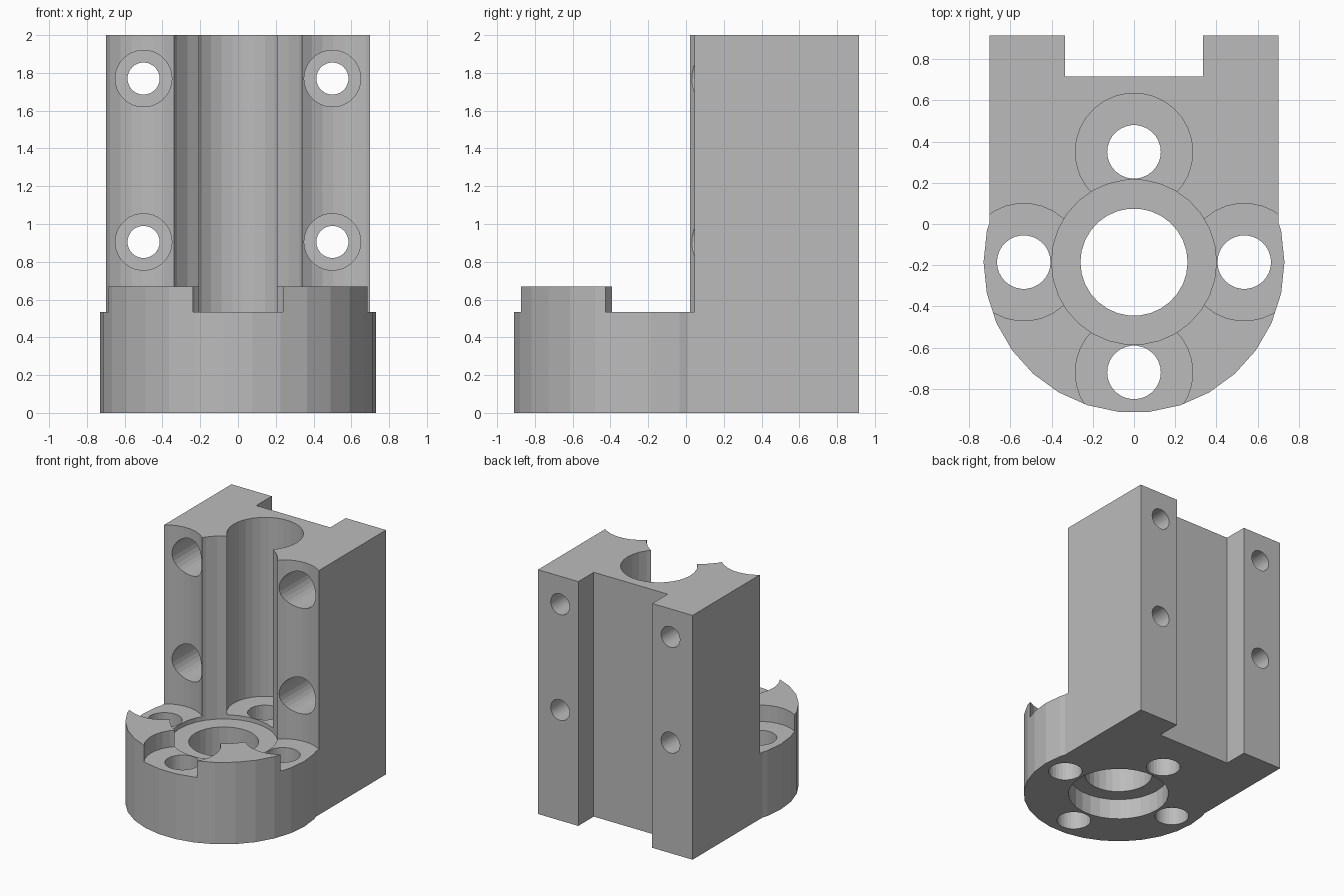
import bpy
import math
from mathutils import Matrix

if "Cube" in bpy.data.objects:
    bpy.data.objects.remove(bpy.data.objects["Cube"], do_unlink=True)

AXIS_Y = -0.185      # centre line of the round flange
BOLT_CIRCLE = 0.535
SIDES = 30

grey = bpy.data.materials.new("plain grey")
grey.use_nodes = True
grey.diffuse_color = (0.5, 0.5, 0.5, 1)
grey.node_tree.nodes["Principled BSDF"].inputs["Base Color"].default_value = (0.5, 0.5, 0.5, 1)


def box(name, x0, x1, y0, y1, z0, z1):
    bpy.ops.mesh.primitive_cube_add(size=1)
    ob = bpy.context.object
    ob.name = name
    centre = ((x0 + x1) / 2, (y0 + y1) / 2, (z0 + z1) / 2)
    ob.data.transform(Matrix.Translation(centre) @ Matrix.Diagonal((x1 - x0, y1 - y0, z1 - z0, 1)))
    ob.data.materials.append(grey)
    return ob


def cylinder(name, x, y, radius, z0, z1):
    bpy.ops.mesh.primitive_cylinder_add(vertices=SIDES, radius=radius, depth=z1 - z0)
    ob = bpy.context.object
    ob.name = name
    turn = Matrix.Rotation(math.pi / 2, 4, "Z")   # put a corner on the x axis
    ob.data.transform(Matrix.Translation((x, y, (z0 + z1) / 2)) @ turn)
    ob.data.materials.append(grey)
    return ob


def bore_along_y(name, x, z, radius, y0, y1):
    ob = cylinder(name, 0, 0, radius, y0, y1)
    ob.data.transform(Matrix.Translation((x, 0, z)) @ Matrix.Rotation(-math.pi / 2, 4, "X"))
    return ob


def combine(target, tool, operation):
    mod = target.modifiers.new(tool.name, "BOOLEAN")
    mod.operation = operation
    mod.solver = "EXACT"
    mod.object = tool
    bpy.context.view_layer.objects.active = target
    bpy.ops.object.modifier_apply(modifier=mod.name)
    bpy.data.objects.remove(tool, do_unlink=True)


# Upright block joined to the round flange
body = box("mounting_block", -0.7, 0.7, AXIS_Y, 0.915, 0, 2)
combine(body, cylinder("flange", 0, AXIS_Y, 0.73, 0, 0.67), "UNION")

# Central channel, through hole and pocket underneath
cutters = [
    cylinder("channel", 0, AXIS_Y, 0.4, 0.5, 2.2),
    cylinder("centre_hole", 0, AXIS_Y, 0.26, -0.2, 0.8),
    cylinder("bottom_pocket", 0, AXIS_Y, 0.385, -0.2, 0.17),
    box("back_slot", -0.335, 0.335, 0.715, 1.2, -0.2, 2.2),
]

# Four flange screws with tall head clearances
for dx, dy in ((1, 0), (-1, 0), (0, 1), (0, -1)):
    x, y = dx * BOLT_CIRCLE, AXIS_Y + dy * BOLT_CIRCLE
    cutters.append(cylinder("flange_head_bore", x, y, 0.285, 0.535, 2.2))
    cutters.append(cylinder("flange_screw_hole", x, y, 0.13, -0.2, 0.8))

# Four horizontal mounting screws
for x in (-0.5, 0.5):
    for z in (0.905, 1.77):
        cutters.append(bore_along_y("mount_head_bore", x, z, 0.15, -0.3, 0.5))
        cutters.append(bore_along_y("mount_screw_hole", x, z, 0.085, 0.3, 1.2))

for cutter in cutters:
    combine(body, cutter, "DIFFERENCE")

body.data.materials.clear()
body.data.materials.append(grey)
for face in body.data.polygons:
    face.material_index = 0
    face.use_smooth = False
